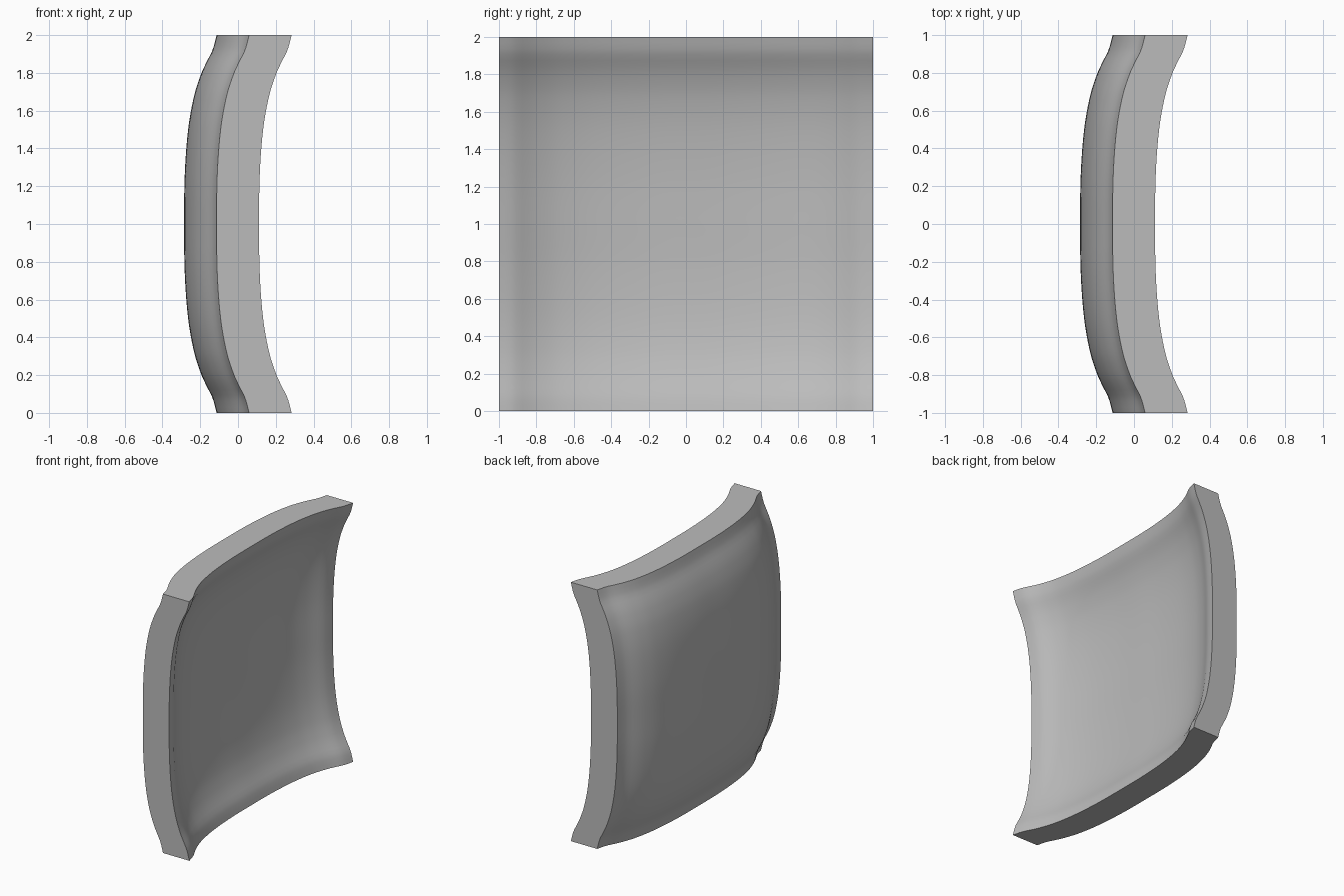
import bpy
import bmesh
from math import radians
from mathutils import Vector

if "Cube" in bpy.data.objects:
    bpy.data.objects.remove(bpy.data.objects["Cube"], do_unlink=True)

THICKNESS = 0.225
CENTRE_X = -0.285
SEGMENTS = 64

# Rise of the curved section: (distance from centre, offset)
PROFILE = [(0, 0), (0.26, 0.003), (0.5, 0.021), (0.68, 0.053), (0.8, 0.092),
           (0.87, 0.125), (0.92, 0.15), (1, 0.172)]


def rise(distance):
    """Smooth cubic interpolation through the section profile."""
    d = min(abs(distance), 1.0)
    last = len(PROFILE) - 1

    def slope(i):
        if i == 0:
            return 0.0
        a, b = PROFILE[i - 1], PROFILE[min(i + 1, last)]
        return (b[1] - a[1]) / (b[0] - a[0])

    for i in range(last):
        (d0, r0), (d1, r1) = PROFILE[i], PROFILE[i + 1]
        if d <= d1:
            h = d1 - d0
            t = (d - d0) / h
            s = 1 - t
            return (r0 * s * s * (1 + 2 * t) + r1 * t * t * (3 - 2 * t)
                    + h * t * s * (s * slope(i) - t * slope(i + 1)))
    return PROFILE[-1][1]


# Plain grey material
grey = bpy.data.materials.new("plain grey")
grey.use_nodes = True
colour = (0.5, 0.5, 0.5, 1)
grey.diffuse_color = colour
grey.node_tree.nodes["Principled BSDF"].inputs["Base Color"].default_value = colour

# Dished square sheet, standing upright and swept along both axes
bm = bmesh.new()
bmesh.ops.create_grid(bm, x_segments=SEGMENTS, y_segments=SEGMENTS, size=1)
for v in bm.verts:
    y, z = v.co.x, v.co.y
    v.co = Vector((CENTRE_X + rise(y) + rise(z), y, z + 1))

# Thicken the sheet straight forward, with flat rims
sheet = bm.faces[:]
result = bmesh.ops.extrude_face_region(bm, geom=sheet, use_keep_orig=True)
front = [g for g in result["geom"] if isinstance(g, bmesh.types.BMVert)]
bmesh.ops.translate(bm, verts=front, vec=(THICKNESS, 0, 0))
bmesh.ops.recalc_face_normals(bm, faces=bm.faces[:])

mesh = bpy.data.meshes.new("curved_panel")
bm.to_mesh(mesh)
bm.free()
mesh.materials.append(grey)

panel = bpy.data.objects.new("curved_panel", mesh)
bpy.context.collection.objects.link(panel)
bpy.context.view_layer.objects.active = panel
panel.select_set(True)
bpy.ops.object.shade_smooth_by_angle(angle=radians(40))
